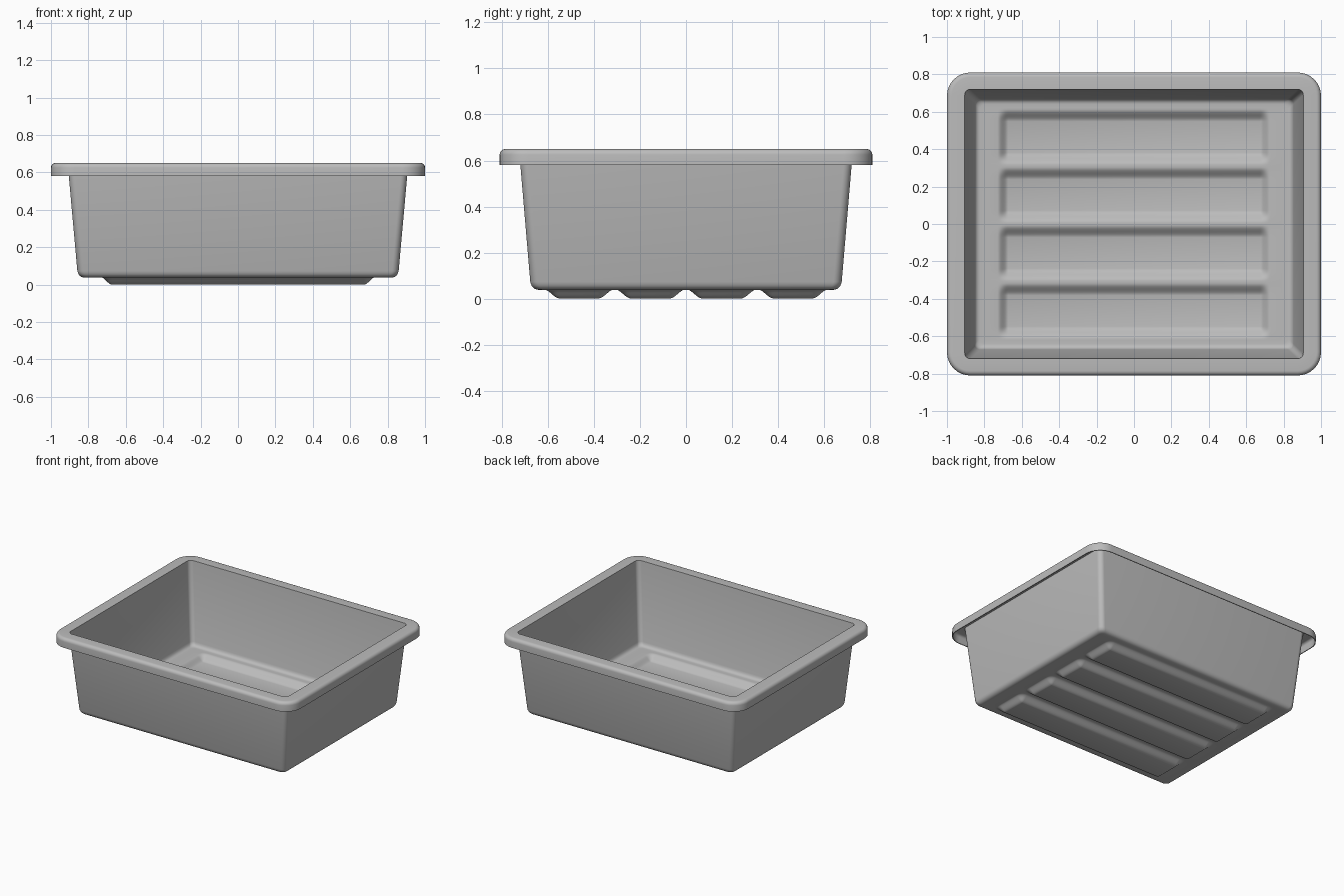
import bpy, bmesh
from math import sin, cos, pi, radians

cube = bpy.data.objects.get("Cube")
if cube:
    bpy.data.objects.remove(cube, do_unlink=True)

WALL = 0.006       # sheet thickness
FLOOR = 0.044      # upper floor level
DEPTH = 0.038      # depth of the floor channels

grey = bpy.data.materials.new("grey_plastic")
grey.use_nodes = True
grey.diffuse_color = (0.5, 0.5, 0.5, 1)
grey.node_tree.nodes["Principled BSDF"].inputs["Base Color"].default_value = (0.5, 0.5, 0.5, 1)

bm = bmesh.new()


def ring(hx, hy, r, z, steps=8):
    """Rounded rectangle of vertices, counter-clockwise."""
    verts = []
    for q, (sx, sy) in enumerate([(1, 1), (-1, 1), (-1, -1), (1, -1)]):
        for i in range(steps + 1):
            a = (q + i / steps) * pi / 2
            verts.append(bm.verts.new((sx * (hx - r) + r * cos(a),
                                       sy * (hy - r) + r * sin(a), z)))
    return verts


def ramp(d, inner, outer):
    """1 inside, 0 outside, with a smooth slope between."""
    t = min(max((outer - d) / (outer - inner), 0), 1)
    return t * t * (3 - 2 * t)


# Section: skirt, rounded rim edge, flat rim, sloping wall, floor fillet
section = [(1.0, 0.81, 0.125, 0.58)]
R = 0.025
for i in range(6):
    a = i / 5 * pi / 2
    inset = R * (1 - cos(a))
    section.append((1 - inset, 0.81 - inset, 0.125 - inset, 0.65 - R + R * sin(a)))
section += [(0.905, 0.72, 0.03, 0.65), (0.853, 0.671, 0.03, FLOOR + 0.03)]
R = 0.028
for i in range(1, 7):
    a = i / 6 * pi / 2
    inset = R * (1 - cos(a))
    section.append((0.851 - inset, 0.669 - inset, 0.03, FLOOR + R * (1 - sin(a))))

loops = [ring(*s) for s in section]
for a, b in zip(loops, loops[1:]):
    n = len(a)
    for i in range(n):
        j = (i + 1) % n
        bm.faces.new((a[i], a[j], b[j], b[i]))

# Floor with four long channels pressed downward
centres = [-0.465, -0.155, 0.155, 0.465]
slope = [i / 8 for i in range(9)]
xs = sorted(s * (0.672 + 0.058 * t) for s in (-1, 1) for t in slope)
xs = [-0.79] + xs + [0.79]
ys = sorted(c + s * (0.083 + 0.065 * t) for c in centres for s in (-1, 1) for t in slope)
ys = [-0.622] + ys + [0.622]


def floor_z(x, y):
    across = max(ramp(abs(y - c), 0.083, 0.148) for c in centres)
    return FLOOR - DEPTH * across * ramp(abs(x), 0.672, 0.73)


grid = [[bm.verts.new((x, y, floor_z(x, y))) for x in xs] for y in ys]
for low, high in zip(grid, grid[1:]):
    for i in range(len(xs) - 1):
        bm.faces.new((low[i], low[i + 1], high[i + 1], high[i]))

# Flat margin joining the channels to the wall fillet
skirt_bottom = set(loops[0])
border = [e for e in bm.edges if e.is_boundary and not skirt_bottom.issuperset(e.verts)]
fill = bmesh.ops.triangle_fill(bm, use_beauty=True, edges=border, normal=(0, 0, 1))
margin = [f for f in fill["geom"] if isinstance(f, bmesh.types.BMFace)]
bm.normal_update()
for f in margin:
    if f.normal.z < 0:
        f.normal_flip()

mesh = bpy.data.meshes.new("tub")
bm.to_mesh(mesh)
bm.free()
mesh.materials.append(grey)
tub = bpy.data.objects.new("tub", mesh)
bpy.context.collection.objects.link(tub)

# Give the sheet its thickness, then smooth it
bpy.ops.object.select_all(action='DESELECT')
bpy.context.view_layer.objects.active = tub
tub.select_set(True)
mod = tub.modifiers.new("thickness", 'SOLIDIFY')
mod.thickness = WALL
mod.offset = -1
mod.use_even_offset = True
bpy.ops.object.modifier_apply(modifier=mod.name)
bpy.ops.object.shade_smooth_by_angle(angle=radians(35))
